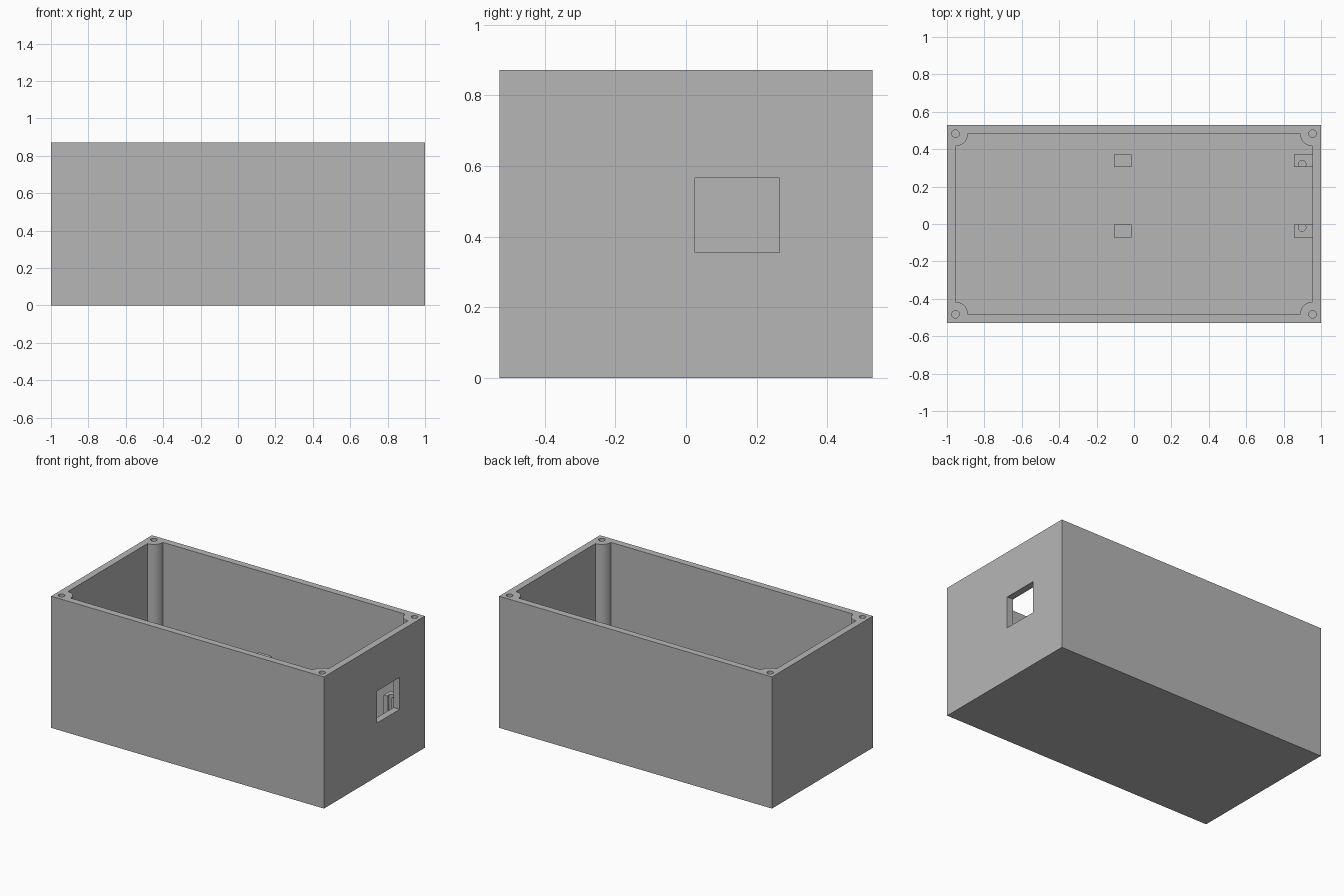
import bpy
import math

cube = bpy.data.objects.get("Cube")
if cube:
    bpy.data.objects.remove(cube, do_unlink=True)

HX, HY, H = 1.0, 0.528, 0.872      # half length, half width, height
WALL = 0.045
IX, IY = HX - WALL, HY - WALL      # inner half sizes
BOSS_R, HOLE_R = 0.067, 0.02
POST_TOP = 0.396

grey = bpy.data.materials.new("plain grey")
grey.use_nodes = True
colour = (0.47, 0.47, 0.47, 1)
grey.diffuse_color = colour
grey.node_tree.nodes["Principled BSDF"].inputs["Base Color"].default_value = colour


def prism(name, outline, z0, z1):
    """Extrude a counter-clockwise outline from z0 to z1."""
    n = len(outline)
    verts = [(x, y, z) for z in (z0, z1) for x, y in outline]
    faces = [tuple(reversed(range(n))), tuple(range(n, 2 * n))]
    faces += [(i, (i + 1) % n, n + (i + 1) % n, n + i) for i in range(n)]
    mesh = bpy.data.meshes.new(name)
    mesh.from_pydata(verts, [], faces)
    mesh.materials.append(grey)
    obj = bpy.data.objects.new(name, mesh)
    bpy.context.collection.objects.link(obj)
    return obj


def box(name, x0, x1, y0, y1, z0, z1):
    return prism(name, [(x0, y0), (x1, y0), (x1, y1), (x0, y1)], z0, z1)


def hole(x, y, z0, z1):
    ring = [math.tau * i / 32 for i in range(32)]
    return prism("hole_cutter", [(x + HOLE_R * math.cos(a), y + HOLE_R * math.sin(a))
                                 for a in ring], z0, z1)


def activate(obj):
    bpy.ops.object.select_all(action="DESELECT")
    obj.select_set(True)
    bpy.context.view_layer.objects.active = obj


def cut(obj, cutter):
    """Subtract the cutter, then discard it."""
    cutter.hide_render = True
    mod = obj.modifiers.new("cut", "BOOLEAN")
    mod.operation, mod.solver, mod.object = "DIFFERENCE", "EXACT", cutter
    activate(obj)
    bpy.ops.object.modifier_apply(modifier=mod.name)
    bpy.data.objects.remove(cutter, do_unlink=True)


# Enclosure: solid block hollowed by a cavity that leaves round corner columns
case = box("enclosure", -HX, HX, -HY, HY, 0, H)
corners = [(-1, -1, 90), (1, -1, 180), (1, 1, 270), (-1, 1, 360)]
outline = []
for sx, sy, start in corners:
    for i in range(17):
        a = math.radians(start - 90 * i / 16)
        outline.append((sx * IX + BOSS_R * math.cos(a), sy * IY + BOSS_R * math.sin(a)))
cut(case, prism("cavity_cutter", outline, WALL, H + 0.1))

# Screw holes in the corner columns
for sx, sy, _ in corners:
    cut(case, hole(sx * IX, sy * IY, H - 0.3, H + 0.1))

# Rectangular port in the left end wall
cut(case, box("port_cutter", IX - 0.02, HX + 0.1, 0.025, 0.264, 0.355, 0.566))

# Board supports: two plain posts mid-floor, two drilled posts at the end wall
posts = []
for side, y0, y1, hole_y in (("back", 0.304, 0.371, 0.319), ("front", -0.071, -0.004, -0.019)):
    posts.append(box("middle_post_" + side, -0.108, -0.014, y0, y1, WALL - 0.01, POST_TOP))
    end_post = box("end_post_" + side, 0.855, IX + 0.01, y0, y1, WALL - 0.01, POST_TOP)
    cut(end_post, hole(0.899, hole_y, POST_TOP - 0.1, POST_TOP + 0.1))
    posts.append(end_post)

# Smooth curved surfaces, crisp edges
for obj in [case] + posts:
    activate(obj)
    bpy.ops.object.shade_smooth_by_angle(angle=math.radians(30))
